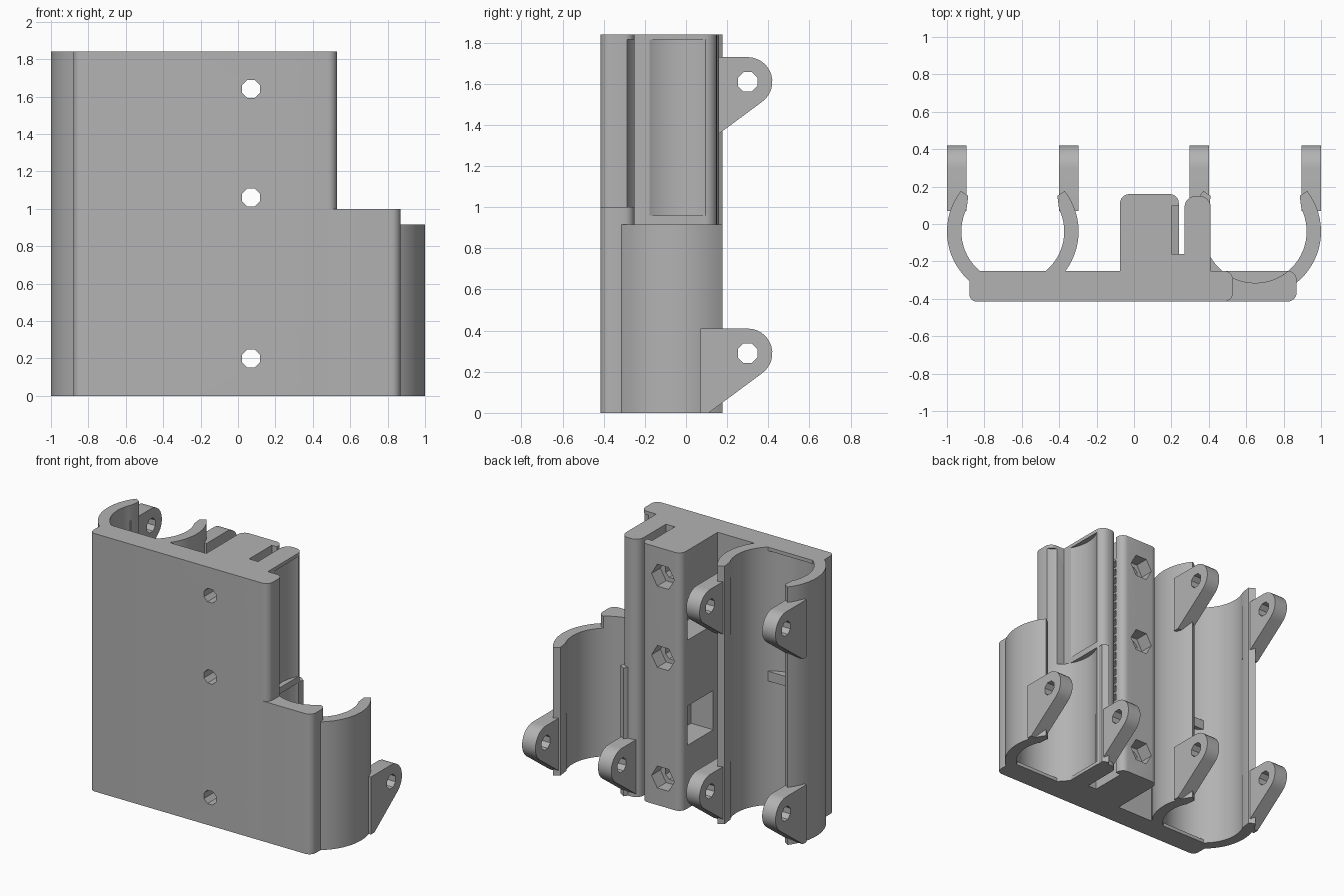
import bpy
import bmesh
from math import sin, cos, pi, radians
from mathutils import Matrix, Vector

cube = bpy.data.objects.get("Cube")
if cube:
    bpy.data.objects.remove(cube)

grey = bpy.data.materials.new("plain grey")
grey.use_nodes = True
grey.diffuse_color = (0.45, 0.45, 0.45, 1)
grey.node_tree.nodes["Principled BSDF"].inputs["Base Color"].default_value = (0.45, 0.45, 0.45, 1)

HEIGHT = 1.84
TUBE_X, TUBE_Y = 0.648, -0.04
R_OUT, R_IN = 0.352, 0.275
BOLT_X = 0.07
BOLT_Z = (0.2, 1.06, 1.64)


def prism(name, points, start, end, axis="Z"):
    """Extrude a 2D outline along an axis: Z uses (x, y), X uses (y, z), Y uses (x, z)."""
    place = {"Z": lambda a, b, t: (a, b, t),
             "X": lambda a, b, t: (t, a, b),
             "Y": lambda a, b, t: (a, t, b)}[axis]
    bm = bmesh.new()
    face = bm.faces.new([bm.verts.new(place(a, b, start)) for a, b in points])
    shift = Vector(place(0, 0, end - start))
    new = bmesh.ops.extrude_face_region(bm, geom=[face])["geom"]
    bmesh.ops.translate(bm, vec=shift, verts=[v for v in new if isinstance(v, bmesh.types.BMVert)])
    bmesh.ops.recalc_face_normals(bm, faces=bm.faces)
    mesh = bpy.data.meshes.new(name)
    bm.to_mesh(mesh)
    bm.free()
    mesh.materials.append(grey)
    obj = bpy.data.objects.new(name, mesh)
    bpy.context.collection.objects.link(obj)
    return obj


def arc(cx, cy, r, a0, a1, n):
    return [(cx + r * cos(radians(a0 + (a1 - a0) * i / n)),
             cy + r * sin(radians(a0 + (a1 - a0) * i / n))) for i in range(n + 1)]


def circle(cx, cy, r, n, turn=0):
    return arc(cx, cy, r, turn, turn + 360, n)[:-1]


def rounded(x0, x1, y0, y1, radii):
    """Rectangle with radii for lower left, lower right, upper right, upper left."""
    corners = ((x0, y0, 1, 1), (x1, y0, -1, 1), (x1, y1, -1, -1), (x0, y1, 1, -1))
    points = []
    for i, ((x, y, sx, sy), r) in enumerate(zip(corners, radii)):
        if r:
            points += arc(x + sx * r, y + sy * r, r, 180 + 90 * i, 270 + 90 * i, 6)
        else:
            points.append((x, y))
    return points


def box(name, x0, x1, y0, y1, z0, z1):
    return prism(name, rounded(x0, x1, y0, y1, (0, 0, 0, 0)), z0, z1)


def cut(obj, cutters):
    for cutter in cutters:
        cutter.hide_render = True
        mod = obj.modifiers.new("cut", "BOOLEAN")
        mod.operation = "DIFFERENCE"
        mod.solver = "EXACT"
        mod.object = cutter
        bpy.context.view_layer.objects.active = obj
        bpy.ops.object.modifier_apply(modifier=mod.name)
        bpy.data.objects.remove(cutter)


def bore(side, z0, z1):
    return prism("bore_cutter", circle(side * TUBE_X, TUBE_Y, R_IN, 64), z0, z1)


def bolt_holes():
    return [prism("bolt_cutter", circle(BOLT_X, z, 0.052, 8, 22.5), -0.6, 0.4, "Y") for z in BOLT_Z]


# Back plate: tall main part and lower side extension
main_plate = prism("main_plate", rounded(-0.88, 0.53, -0.415, -0.25, (0.04, 0.05, 0.05, 0)), 0, HEIGHT)
cut(main_plate, bolt_holes() + [bore(-1, 0.025, 0.885), bore(-1, 0.955, 1.815), bore(1, 0.025, 1.815)])
side_plate = prism("side_plate", rounded(0.3, 0.87, -0.415, -0.25, (0, 0.05, 0.05, 0)), 0, 1.0)
cut(side_plate, [bore(1, 0.025, 1.1)])

# Central bolt block with nut pockets, side windows and a strip slot
bolt_block = prism("bolt_block", rounded(-0.075, 0.24, -0.3, 0.16, (0, 0, 0.05, 0.05)), 0, HEIGHT)
block_cuts = bolt_holes()
block_cuts += [prism("nut_cutter", circle(BOLT_X, z, 0.09, 6), 0.06, 0.4, "Y") for z in BOLT_Z]
block_cuts += [box("window_cutter", -0.2, 0.1, -0.2, 0.09, z, z + 0.28) for z in (0.45, 1.2)]
block_cuts.append(box("slot_cutter", 0.2, 0.3, -0.16, 0.095, -0.1, 2))
cut(bolt_block, block_cuts)

# Row of small teeth inside the strip slot
for i in range(24):
    z = 0.15 + i * 0.065
    prism("slot_tooth", [(0.19, z), (0.24, z + 0.015), (0.24, z + 0.03), (0.19, z + 0.045)],
          -0.17, 0.1, "Y")

# Post beside the block, hollowed by the two stacked bores
post = prism("post", rounded(0.27, 0.41, -0.3, 0.15, (0, 0, 0.06, 0.06)), 0, HEIGHT)
cut(post, [bore(1, 0.025, 0.915), bore(1, 0.96, 1.815)])
box("post_bridge", 0.23, 0.28, -0.3, -0.16, 0, HEIGHT)

# Open clamp tubes with tapered lips
for side, name, top in ((-1, "tall_clamp", HEIGHT), (1, "short_clamp", 0.915)):
    cx = side * TUBE_X
    outline = arc(cx, TUBE_Y, R_OUT, 142, 398, 48)
    outline += [(cx + 0.238, 0.15)]
    outline += arc(cx, TUBE_Y, R_IN, 386, 154, 44)
    outline += [(cx - 0.238, 0.15)]
    clamp = prism(name, outline, 0, top)
    # Trim the short clamp's lip to the upper bore of the wall
    if side == -1:
        levels = (0, 1.32)
    else:
        levels = (0,)
    # Hinge ears on both lips
    for base in levels:
        for x0, x1 in ((cx - R_OUT, cx - 0.247), (cx + 0.247, cx + R_OUT)):
            profile = [(0.07, base), (0.11, base)]
            profile += arc(0.3, base + 0.29, 0.12, -55, 90, 12)
            profile += [(0.07, base + 0.41)]
            ear = prism("hinge_ear", profile, x0, x1, "X")
            cut(ear, [prism("pin_cutter", circle(0.3, base + 0.29, 0.052, 8, 22.5), -2, 2, "X")])

# Smooth the curves, keep edges sharp
bpy.ops.object.select_all(action="DESELECT")
for obj in bpy.context.collection.objects:
    if obj.type == "MESH" and grey.name in obj.data.materials:
        obj.select_set(True)
        bpy.context.view_layer.objects.active = obj
bpy.ops.object.shade_smooth_by_angle(angle=radians(30))
